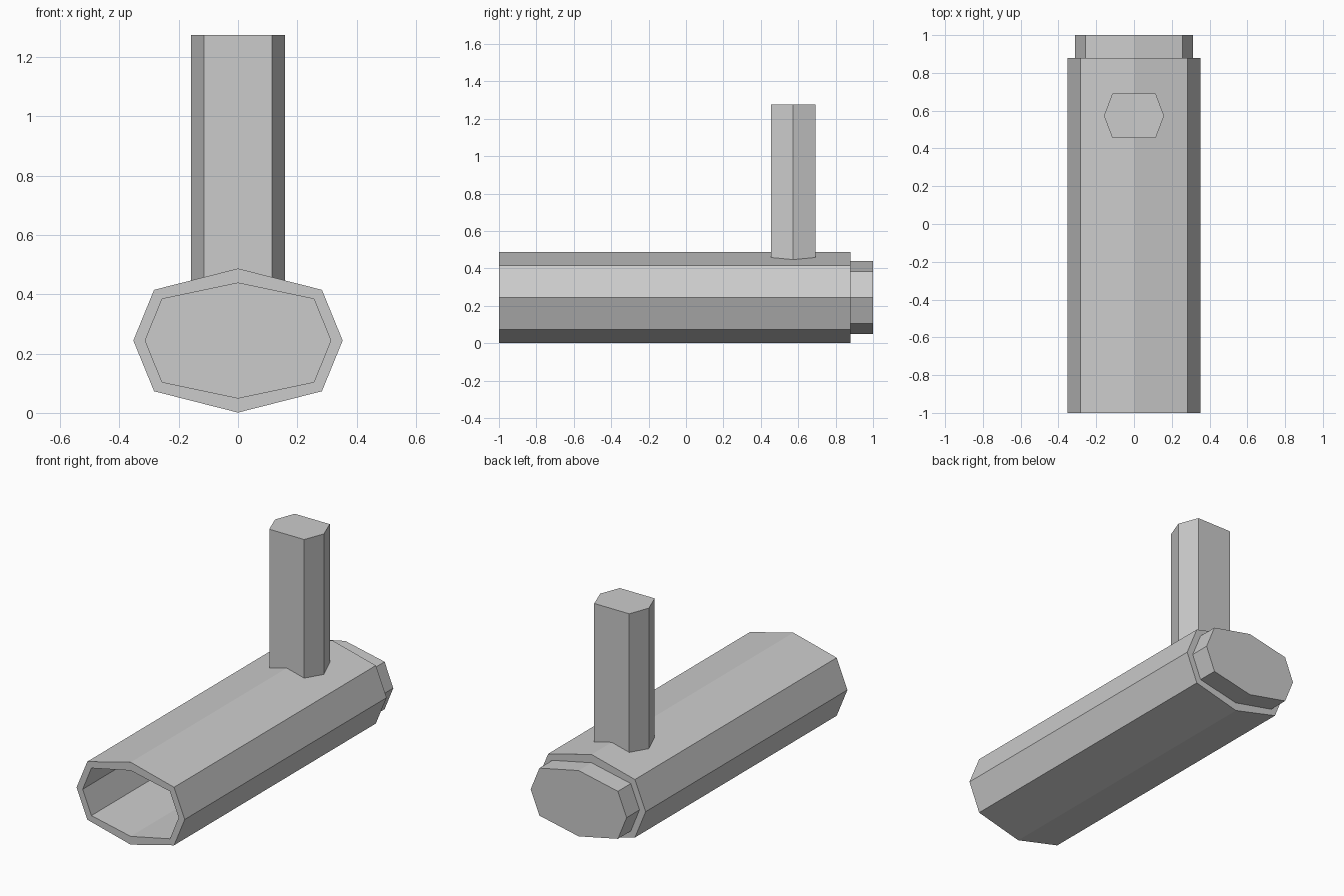
import bpy, bmesh

if "Cube" in bpy.data.objects:
    bpy.data.objects.remove(bpy.data.objects["Cube"])

ZC = 0.244  # height of the barrel axis


def octagon(w, cw, ch, h):
    # flattened octagon: side tips, corners, top and bottom tips
    return [(w, 0), (cw, ch), (0, h), (-cw, ch), (-w, 0), (-cw, -ch), (0, -h), (cw, -ch)]


def loft(name, rings):
    # join successive rings with quads and cap both ends
    bm = bmesh.new()
    loops = [[bm.verts.new(p) for p in ring] for ring in rings]
    n = len(loops[0])
    for a, b in zip(loops, loops[1:]):
        for i in range(n):
            j = (i + 1) % n
            bm.faces.new((a[i], a[j], b[j], b[i]))
    bm.faces.new(loops[0])
    bm.faces.new(loops[-1])
    bmesh.ops.recalc_face_normals(bm, faces=bm.faces)
    mesh = bpy.data.meshes.new(name)
    bm.to_mesh(mesh)
    bm.free()
    obj = bpy.data.objects.new(name, mesh)
    bpy.context.collection.objects.link(obj)
    return obj


outer = octagon(0.353, 0.283, 0.171, 0.243)
inner = octagon(0.313, 0.256, 0.14, 0.194)


def ring(profile, y):
    return [(x, y, ZC + z) for x, z in profile]


# Hollow barrel: bore floor, front rim, outer wall, rear shoulder, stepped end plug
loft("barrel", [ring(inner, 0.88), ring(inner, -1), ring(outer, -1),
                ring(outer, 0.88), ring(inner, 0.88), ring(inner, 1)])

# Upright hexagonal handle, its foot sunk into the barrel roof
hexagon = [(0.159, 0), (0.114, 0.119), (-0.114, 0.119),
           (-0.159, 0), (-0.114, -0.119), (0.114, -0.119)]
loft("handle", [[(x, 0.573 + y, z) for x, y in hexagon] for z in (0.441, 1.275)])
